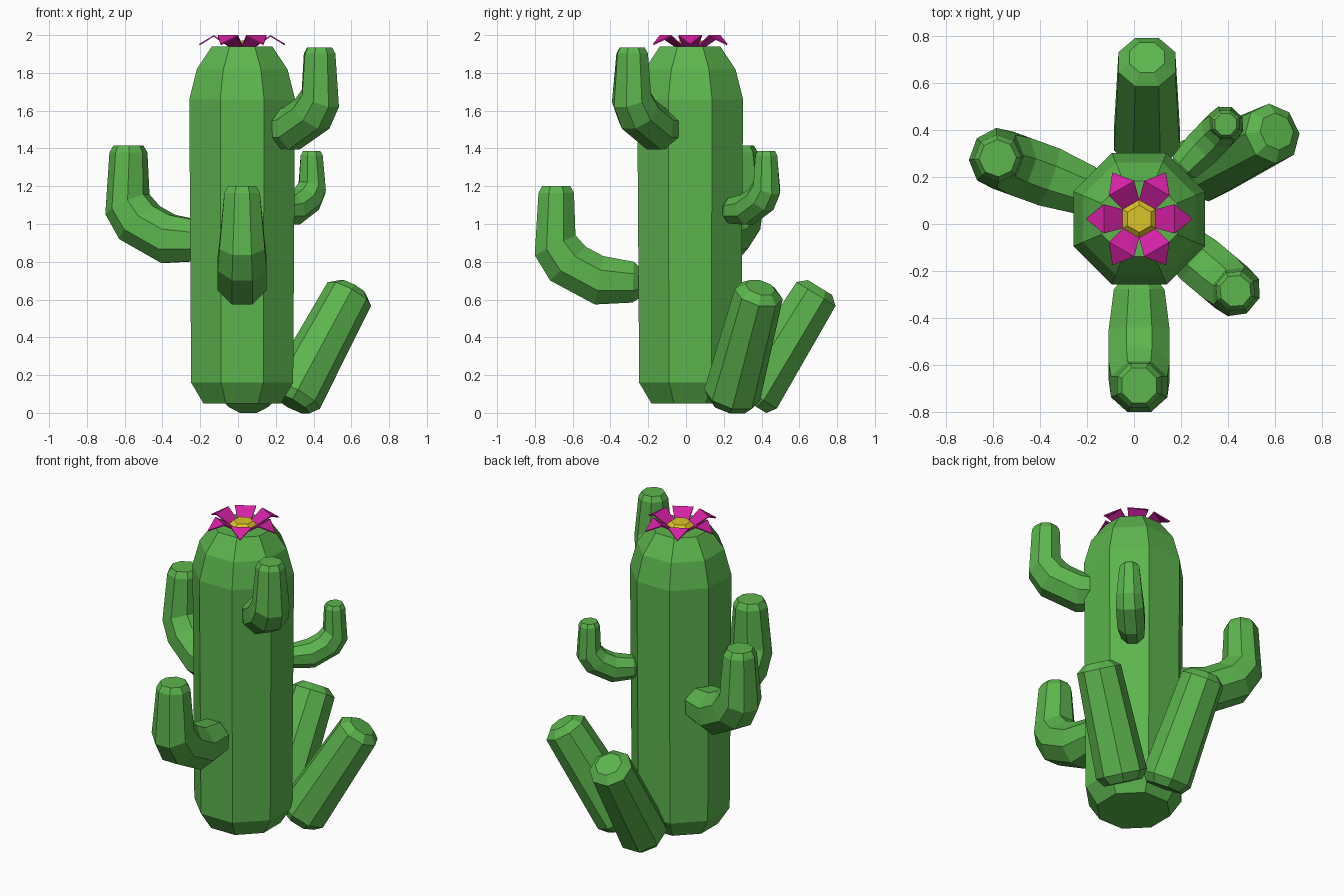
import bpy
from math import radians, sin, cos, pi
from mathutils import Vector

if "Cube" in bpy.data.objects:
    bpy.data.objects.remove(bpy.data.objects["Cube"])


def material(name, rgb):
    m = bpy.data.materials.new(name)
    m.diffuse_color = (*rgb, 1)
    m.use_nodes = True
    m.node_tree.nodes["Principled BSDF"].inputs["Base Color"].default_value = m.diffuse_color
    return m


GREEN = material("cactus_green", (0.107, 0.46, 0.075))
PINK = material("petal_pink", (0.66, 0.015, 0.37))
YELLOW = material("flower_yellow", (0.72, 0.55, 0.02))


def make(name, verts, faces, mat):
    me = bpy.data.meshes.new(name)
    me.from_pydata(verts, [], faces)
    me.materials.append(mat)
    ob = bpy.data.objects.new(name, me)
    bpy.context.collection.objects.link(ob)
    return ob


def loft(name, rings, side, mat=GREEN, n=8):
    """Faceted tube; rings = (centre, tangent, flat-to-centre radius)."""
    verts, faces = [], []
    for c, t, a in rings:
        up = Vector(t).normalized().cross(side)
        for i in range(n):
            ang = 2 * pi * (i + 0.5) / n
            verts.append(Vector(c) + (side * cos(ang) + up * sin(ang)) * a / cos(pi / n))
    for k in range(len(rings) - 1):
        for i in range(n):
            j = (i + 1) % n
            faces.append((k * n + i, k * n + j, (k + 1) * n + j, (k + 1) * n + i))
    faces.append(tuple(reversed(range(n))))
    faces.append(tuple(range((len(rings) - 1) * n, len(rings) * n)))
    return make(name, verts, faces, mat)


CX = CY = 0.022
X, Z = Vector((1, 0, 0)), Vector((0, 0, 1))

# Trunk
trunk = [(0.05, 0.205), (0.16, 0.27), (1.66, 0.28), (1.82, 0.24), (1.94, 0.16)]
loft("trunk", [((CX, CY, z), Z, a) for z, a in trunk], X)

# Bent arms: (outward, height, tangent tilt, radius)
ARM = [(0, 0.11, 0, 0.085), (0.03, 0.112, 2, 0.108), (0.21, 0.122, 10, 0.13),
       (0.375, 0.21, 47, 0.13), (0.443, 0.308, 64, 0.12),
       (0.437, 0.585, 90, 0.094), (0.437, 0.622, 90, 0.074)]


def bent_arm(name, tip_x, tip_y, bottom, azimuth, s):
    az = radians(azimuth)
    d = Vector((cos(az), sin(az), 0))
    base = Vector((tip_x, tip_y, bottom)) - d * 0.437 * s
    rings = []
    for u, h, tilt, a in ARM:
        t = d * cos(radians(tilt)) + Z * sin(radians(tilt))
        rings.append((base + (d * u + Z * h) * s, t, a * s))
    loft(name, rings, Vector((-d.y, d.x, 0)))


bent_arm("arm_left", -0.58, 0.28, 0.80, 160, 0.99)
bent_arm("arm_front", 0.022, -0.687, 0.58, -90, 1.0)
bent_arm("arm_upper_right", 0.432, -0.285, 1.40, -40, 0.86)
bent_arm("arm_small_back", 0.39, 0.425, 1.0, 46, 0.62)

# Leaning stems at the base
STEM = [(-0.01, 0.105), (0.04, 0.14), (0.665, 0.121), (0.705, 0.075)]


def leaning_stem(name, tip, azimuth, tilt=31.5):
    az, ti = radians(azimuth), radians(tilt)
    t = Vector((cos(az) * sin(ti), sin(az) * sin(ti), cos(ti)))
    side = Vector((-sin(az), cos(az), 0))
    loft(name, [(Vector(tip) + t * (h - 0.71), t, a) for h, a in STEM], side)


leaning_stem("stem_back", (0.055, 0.712, 0.668), 90)
leaning_stem("stem_back_right", (0.61, 0.395, 0.668), 26, 31)

# Flower petals, folded along their widest line
verts, faces = [], []
for k in range(6):
    a = k * pi / 3
    b = len(verts)
    for r, w, z in [(0.068, -0.04, 1.945), (0.15, -0.062, 2.0), (0.228, 0, 1.953),
                    (0.15, 0.062, 2.0), (0.068, 0.04, 1.945)]:
        verts.append((CX + r * cos(a) - w * sin(a), CY + r * sin(a) + w * cos(a), z))
    faces += [(b, b + 1, b + 3, b + 4), (b + 1, b + 2, b + 3)]
petals = make("flower_petals", verts, faces, PINK)
solid = petals.modifiers.new("thickness", 'SOLIDIFY')
solid.thickness, solid.offset = 0.008, -1

# Flower centre
loft("flower_centre", [((CX, CY, 1.935), Z, 0.07), ((CX, CY, 1.95), Z, 0.07),
                       ((CX, CY, 1.972), Z, 0.05)], X, YELLOW, 6)
